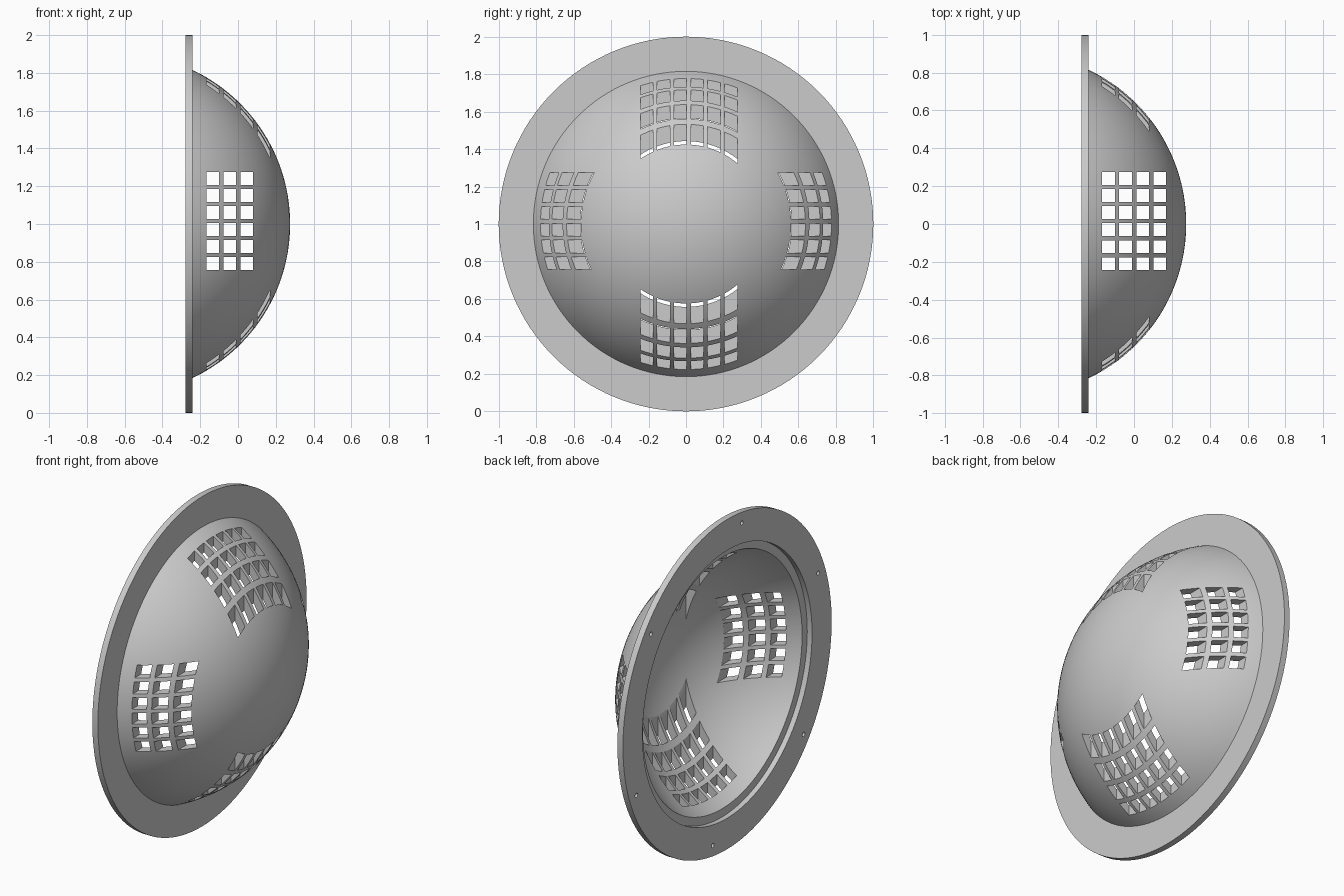
import bpy, bmesh
from math import sin, cos, pi, radians, asin, acos
from mathutils import Matrix, Vector

cube = bpy.data.objects.get("Cube")
if cube:
    bpy.data.objects.remove(cube, do_unlink=True)

MID = 1.0                       # height of the dome axis
CENTRE_X = -0.626               # centre of the spherical cap
R_OUT, R_IN = 0.902, 0.852
RIM_X, BACK_X, FACE_X = -0.245, -0.277, -0.24

grey = bpy.data.materials.new("plain grey")
grey.use_nodes = True
grey.diffuse_color = (0.6, 0.6, 0.6, 1)
grey.node_tree.nodes["Principled BSDF"].inputs["Base Color"].default_value = (0.6, 0.6, 0.6, 1)


def add_object(name, bm):
    bmesh.ops.recalc_face_normals(bm, faces=bm.faces)
    mesh = bpy.data.meshes.new(name)
    bm.to_mesh(mesh)
    bm.free()
    mesh.materials.append(grey)
    obj = bpy.data.objects.new(name, mesh)
    bpy.context.collection.objects.link(obj)
    return obj


def revolve(name, profile, closed, steps=128):
    """Spin an (x, radius) profile around the dome axis."""
    bm = bmesh.new()
    verts = [bm.verts.new((x, 0, MID + r)) for x, r in profile]
    edges = [bm.edges.new(pair) for pair in zip(verts, verts[1:])]
    if closed:
        edges.append(bm.edges.new((verts[-1], verts[0])))
    bmesh.ops.spin(bm, geom=verts + edges, cent=(0, 0, MID), axis=(1, 0, 0),
                   angle=2 * pi, steps=steps)
    bmesh.ops.remove_doubles(bm, verts=bm.verts, dist=0.0001)
    return add_object(name, bm)


def arc(radius, count=28):
    """Points from the rim to the crown of the cap."""
    start = acos((RIM_X - CENTRE_X) / radius)
    angles = [start * (1 - i / count) for i in range(count + 1)]
    return [(CENTRE_X + radius * cos(a), radius * sin(a)) for a in angles]


def cut(target, cutter):
    """Subtract the cutter, then discard it."""
    cutter.hide_render = True
    mod = target.modifiers.new("cut", 'BOOLEAN')
    mod.operation = 'DIFFERENCE'
    mod.solver = 'EXACT'
    mod.object = cutter
    bpy.context.view_layer.objects.active = target
    bpy.ops.object.modifier_apply(modifier=mod.name)
    bpy.data.objects.remove(cutter, do_unlink=True)


def vent_cutter(name, columns, vertical):
    """Grid of long square bars running through the whole dome."""
    bm = bmesh.new()
    for col in range(columns):
        for row in range(6):
            x = -0.134 + 0.09 * col
            side = -0.21 + 0.09 * row
            place = (x, side, MID) if vertical else (x, 0, MID + side)
            size = (0.068, 0.068, 2) if vertical else (0.068, 2, 0.068)
            bmesh.ops.create_cube(bm, size=1, matrix=Matrix.Translation(place)
                                  @ Matrix.Diagonal((*size, 1)))
    return add_object(name, bm)


# Hollow dome
dome = revolve("dome_shell", arc(R_OUT) + arc(R_IN)[::-1], True)
cut(dome, vent_cutter("upright_vent_cutter", 4, True))
cut(dome, vent_cutter("sideways_vent_cutter", 3, False))

# Mounting flange with blind screw holes in its back
flange = revolve("mounting_flange", [(BACK_X, 0.812), (BACK_X, 1),
                                     (FACE_X, 1), (FACE_X, 0.812)], True)
bm = bmesh.new()
for i in range(6):
    a = radians(8.6 + 60 * i)
    place = Vector((BACK_X, -0.935 * sin(a), MID + 0.935 * cos(a)))
    bmesh.ops.create_cone(bm, cap_ends=True, segments=16, radius1=0.013,
                          radius2=0.013, depth=0.04,
                          matrix=Matrix.Translation(place) @ Matrix.Rotation(pi / 2, 4, 'Y'))
cut(flange, add_object("screw_hole_cutter", bm))

# Smooth curved surfaces, crisp edges
for obj in (dome, flange):
    bpy.ops.object.select_all(action='DESELECT')
    obj.select_set(True)
    bpy.context.view_layer.objects.active = obj
    bpy.ops.object.shade_smooth_by_angle(angle=radians(25))
